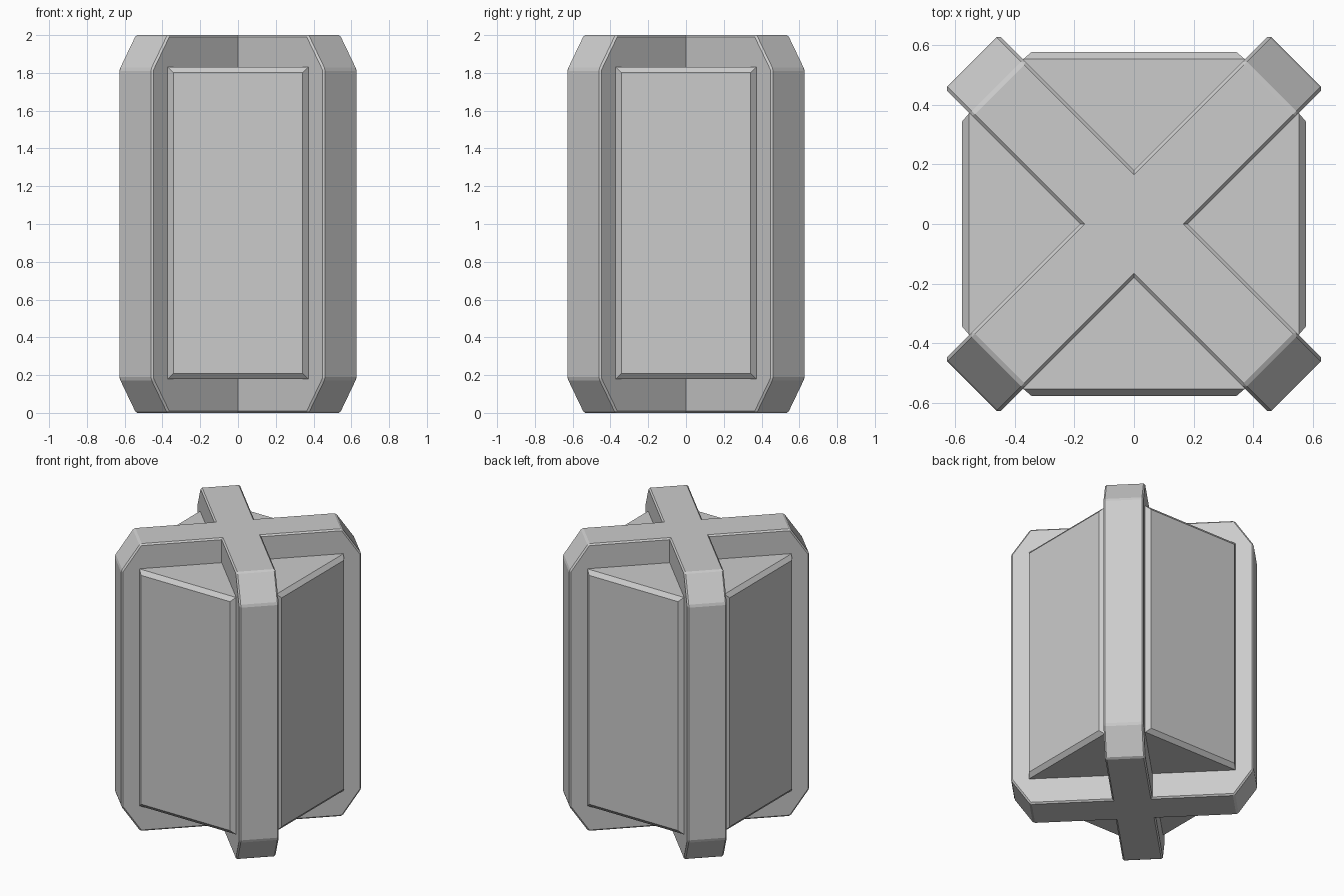
import bpy
import bmesh
from math import radians

cube = bpy.data.objects.get("Cube")
if cube:
    bpy.data.objects.remove(cube, do_unlink=True)

grey = bpy.data.materials.new("plain grey")
grey.use_nodes = True
COLOUR = (0.6, 0.6, 0.6, 1)
grey.diffuse_color = COLOUR
grey.node_tree.nodes["Principled BSDF"].inputs["Base Color"].default_value = COLOUR


def prism(name, outline, to_3d, start, end, panel=None):
    """Extrude a flat outline from start to end; panel raises the widest sides."""
    bm = bmesh.new()
    verts = [bm.verts.new(to_3d(a, b, start)) for a, b in outline]
    face = bm.faces.new(verts)
    moved = bmesh.ops.extrude_face_region(bm, geom=[face])["geom"]
    shift = [p - q for p, q in zip(to_3d(0, 0, end), to_3d(0, 0, start))]
    bmesh.ops.translate(bm, vec=shift, verts=[v for v in moved if isinstance(v, bmesh.types.BMVert)])
    bmesh.ops.recalc_face_normals(bm, faces=bm.faces)
    if panel:
        bm.normal_update()
        sides = [f for f in bm.faces if max(abs(f.normal.x), abs(f.normal.y)) > 0.99]
        bmesh.ops.inset_individual(bm, faces=sides, thickness=panel[0], depth=panel[1])
    mesh = bpy.data.meshes.new(name)
    bm.to_mesh(mesh)
    bm.free()
    mesh.materials.append(grey)
    obj = bpy.data.objects.new(name, mesh)
    bpy.context.collection.objects.link(obj)
    return obj


def chamfered(half_w, low, high, cut_w, cut_h):
    """Rectangle with its four corners cut off."""
    w, t = half_w, half_w - cut_w
    return [(t, low), (w, low + cut_h), (w, high - cut_h), (t, high),
            (-t, high), (-w, high - cut_h), (-w, low + cut_h), (-t, low)]


# Two upright slabs crossing on the diagonals
def diagonal_slab(name, angle):
    slab = prism(name, chamfered(0.769, 0, 2, 0.122, 0.18),
                 lambda a, b, d: (a, d, b), -0.127, 0.127)
    slab.rotation_euler.z = radians(angle)
    bevel = slab.modifiers.new("edge bevel", "BEVEL")
    bevel.width = 0.01
    bevel.segments = 1
    bevel.limit_method = "ANGLE"
    bevel.angle_limit = radians(20)
    return slab


frame = diagonal_slab("cross_frame", 45)
cutter = diagonal_slab("crossing_slab_helper", -45)
cutter.hide_render = True
cutter.hide_viewport = True
join = frame.modifiers.new("join slabs", "BOOLEAN")
join.operation = "UNION"
join.solver = "EXACT"
join.object = cutter

# Core filling the corners between the slabs, with a raised panel on each side
prism("panelled_core", chamfered(0.553, -0.553, 0.553, 0.182, 0.182),
      lambda a, b, d: (a, b, d), 0.18, 1.83, panel=(0.04, 0.024))
